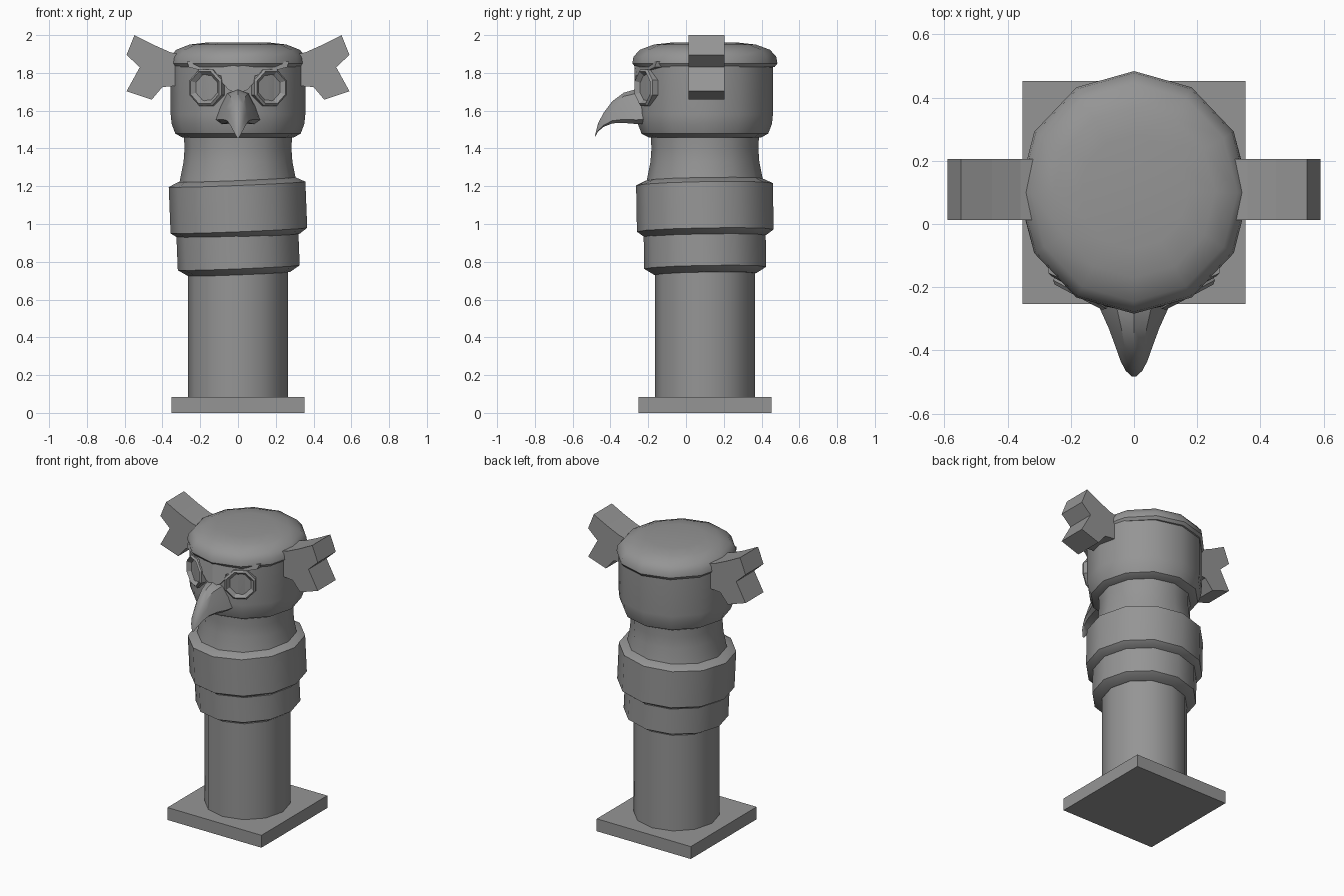
import bpy, bmesh, math
from mathutils import Matrix, Vector

cube = bpy.data.objects.get("Cube")
if cube:
    bpy.data.objects.remove(cube, do_unlink=True)

stone = bpy.data.materials.new("grey stone")
stone.use_nodes = True
GREY = (0.30, 0.30, 0.30, 1)
stone.diffuse_color = GREY
stone.node_tree.nodes["Principled BSDF"].inputs["Base Color"].default_value = GREY
AXIS_Y = 0.1
SIDES = 12


def finish(name, bm, smooth=True):
    bmesh.ops.recalc_face_normals(bm, faces=bm.faces)
    mesh = bpy.data.meshes.new(name)
    bm.to_mesh(mesh)
    bm.free()
    mesh.materials.append(stone)
    ob = bpy.data.objects.new(name, mesh)
    bpy.context.collection.objects.link(ob)
    if smooth:
        bpy.ops.object.select_all(action='DESELECT')
        ob.select_set(True)
        bpy.context.view_layer.objects.active = ob
        bpy.ops.object.shade_smooth_by_angle(angle=math.radians(38))
    return ob


def loft(bm, rings, caps=True):
    rows = [[bm.verts.new(p) for p in ring] for ring in rings]
    n = len(rows[0])
    for a, b in zip(rows, rows[1:]):
        for i in range(n):
            j = (i + 1) % n
            bm.faces.new((a[i], a[j], b[j], b[i]))
    if caps:
        bm.faces.new(rows[0])
        bm.faces.new(rows[-1])


def lathe(name, profile, sx=1.0, tilt=(0, 0)):
    """Turned part about the pole axis; tilt leans it about its middle."""
    mid = (profile[0][1] + profile[-1][1]) / 2
    angles = [math.tau * i / SIDES for i in range(SIDES)]
    bm = bmesh.new()
    loft(bm, [[(r * math.cos(a) * sx, r * math.sin(a), z - mid) for a in angles]
              for r, z in profile])
    lean = Matrix.Rotation(math.radians(tilt[0]), 4, 'X') @ Matrix.Rotation(math.radians(tilt[1]), 4, 'Y')
    bm.transform(Matrix.Translation((0, AXIS_Y, mid)) @ lean)
    return finish(name, bm)


# Plinth
bm = bmesh.new()
bmesh.ops.create_cube(bm, size=1, matrix=Matrix.Translation((0, AXIS_Y, 0.042))
                      @ Matrix.Diagonal((0.705, 0.705, 0.084, 1)))
finish("plinth", bm, smooth=False)

# Pole, leaning bands, neck, head and cap
lean = (1, -2.3)
lathe("column", [(0.265, 0.06), (0.265, 0.95)])
lathe("lower_band", [(0.255, 0.735), (0.27, 0.735), (0.323, 0.768), (0.323, 1.0)], tilt=lean)
lathe("upper_band", [(0.29, 0.935), (0.32, 0.935), (0.362, 0.965), (0.362, 1.21),
                     (0.31, 1.235), (0.28, 1.235)], tilt=lean)
lathe("neck", [(0.32, 1.17), (0.308, 1.23), (0.288, 1.33), (0.283, 1.4), (0.288, 1.5)])
lathe("head", [(0.27, 1.457), (0.295, 1.457), (0.335, 1.478), (0.355, 1.53), (0.36, 1.58),
               (0.36, 1.86)], sx=0.99)
lathe("cap", [(0.34, 1.825), (0.37, 1.832), (0.384, 1.85), (0.378, 1.885), (0.345, 1.922),
              (0.27, 1.95), (0.18, 1.96)], sx=0.95)

# Brow that drops in a point between the eyes, wrapped on the face
half = [(0.27, 1.86), (0.26, 1.83), (0.09, 1.785), (0.085, 1.75), (0.05, 1.71)]
outline = [(0, 1.86)] + half + [(0, 1.69)] + [(-x, z) for x, z in reversed(half)]
bm = bmesh.new()
for side in (1, -1):
    strip = [(x * side, z) for x, z in [(0, 1.86)] + half + [(0, 1.69)]]
    loft(bm, [[(x, AXIS_Y - math.sqrt(r * r - x * x), z) for x, z in strip]
              for r in (0.32, 0.372)])
finish("brow", bm, smooth=False)

# Eyes: eight-sided rims with a sunken lens
for side, label in ((1, "left"), (-1, "right")):
    place = (Matrix.Translation((0.162 * side, -0.205, 1.722))
             @ Matrix.Rotation(math.radians(28) * side, 4, 'Z')
             @ Matrix.Rotation(math.radians(90), 4, 'X'))
    bm = bmesh.new()
    loft(bm, [[(r * math.cos(math.tau * (i + 0.5) / 8), r * math.sin(math.tau * (i + 0.5) / 8), d)
               for i in range(8)]
              for r, d in ((0.104, -0.04), (0.104, 0.02), (0.092, 0.03), (0.07, 0.008))])
    bm.transform(place)
    finish(label + "_eye", bm, smooth=False)

# Hooked beak: stations of y, ridge height, underside height, half width
stations = [(-0.2, 1.715, 1.53, 0.122), (-0.27, 1.712, 1.53, 0.107), (-0.33, 1.695, 1.535, 0.08),
            (-0.39, 1.65, 1.533, 0.058), (-0.435, 1.59, 1.515, 0.042),
            (-0.465, 1.535, 1.49, 0.026), (-0.483, 1.465, 1.458, 0.006)]
section = [(0, 1), (0.5, 0.88), (0.8, 0.5), (1, 0.12), (0.75, 0),
           (-0.75, 0), (-1, 0.12), (-0.8, 0.5), (-0.5, 0.88)]
bm = bmesh.new()
loft(bm, [[(w * u, y, lo + (hi - lo) * v) for u, v in section] for y, hi, lo, w in stations])
finish("beak", bm)

# Notched ear tufts
ear = [(0.28, 1.89), (0.36, 1.91), (0.45, 1.95), (0.548, 2.0), (0.59, 1.895), (0.52, 1.83),
       (0.59, 1.703), (0.457, 1.658), (0.4, 1.725), (0.28, 1.735)]
for side, label in ((1, "left"), (-1, "right")):
    bm = bmesh.new()
    loft(bm, [[(x * side, y, z) for x, z in ear] for y in (0.012, 0.205)])
    finish(label + "_ear", bm, smooth=False)
